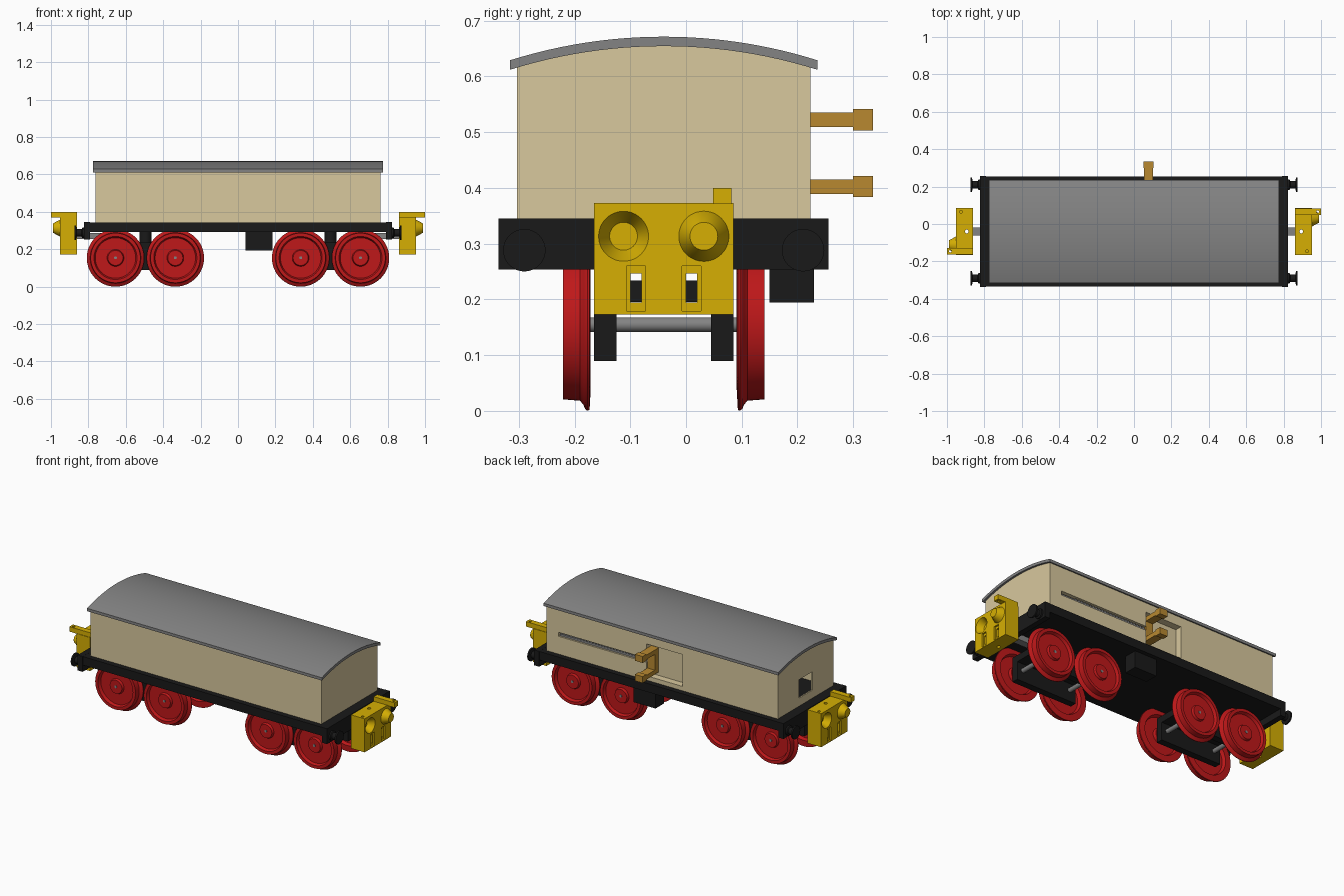
import bpy, bmesh, math
from mathutils import Matrix, Vector

cube = bpy.data.objects.get("Cube")
if cube:
    bpy.data.objects.remove(cube, do_unlink=True)

PARTS = []


def material(name, rgb):
    m = bpy.data.materials.new(name)
    m.use_nodes = True
    m.diffuse_color = (*rgb, 1)
    m.node_tree.nodes["Principled BSDF"].inputs["Base Color"].default_value = (*rgb, 1)
    return m


BEIGE = material("beige", (.69, .58, .34))
GREY = material("grey", (.23, .23, .23))
BLACK = material("black", (.01, .01, .01))
RED = material("red", (.52, .009, .01))
YELLOW = material("yellow", (.67, .43, .001))
BROWN = material("brown", (.48, .25, .03))


def finish(name, bm, mat, smooth=False):
    bmesh.ops.recalc_face_normals(bm, faces=bm.faces)
    me = bpy.data.meshes.new(name)
    bm.to_mesh(me)
    bm.free()
    me.materials.append(mat)
    ob = bpy.data.objects.new(name, me)
    bpy.context.collection.objects.link(ob)
    PARTS.append(ob)
    if smooth:
        shade(ob)
    return ob


def shade(ob):
    bpy.ops.object.select_all(action='DESELECT')
    ob.select_set(True)
    bpy.context.view_layer.objects.active = ob
    bpy.ops.object.shade_smooth_by_angle(angle=math.radians(30))


def box(name, x, y, z, mat):
    bm = bmesh.new()
    bmesh.ops.create_cube(bm, size=1)
    for v in bm.verts:
        v.co = Vector([(r[0] + r[1]) / 2 + c * (r[1] - r[0]) for r, c in zip((x, y, z), v.co)])
    return finish(name, bm, mat)


def lathe(name, profile, centre, axis, mat, steps=48):
    """Spin (radius, distance) points about an axis through centre."""
    bm = bmesh.new()
    vs = [bm.verts.new((r, 0, d)) for r, d in profile]
    edges = [bm.edges.new(p) for p in zip(vs, vs[1:])]
    bmesh.ops.spin(bm, geom=vs + edges, axis=(0, 0, 1), cent=(0, 0, 0),
                   angle=math.tau, steps=steps)
    bmesh.ops.remove_doubles(bm, verts=bm.verts, dist=1e-5)
    turn = Vector((0, 0, 1)).rotation_difference(Vector(axis)).to_matrix().to_4x4()
    bm.transform(Matrix.Translation(centre) @ turn)
    return finish(name, bm, mat, True)


def rod(name, r, length, centre, axis, mat, steps=32):
    return lathe(name, [(0, 0), (r, 0), (r, length), (0, length)], centre, axis, mat, steps)


def prism(name, outline, half, mat, smooth=False):
    """Extrude a (y, z) outline along x."""
    bm = bmesh.new()
    face = bm.faces.new([bm.verts.new((-half, y, z)) for y, z in outline])
    out = bmesh.ops.extrude_face_region(bm, geom=[face])
    moved = [g for g in out["geom"] if isinstance(g, bmesh.types.BMVert)]
    bmesh.ops.translate(bm, verts=moved, vec=(2 * half, 0, 0))
    return finish(name, bm, mat, smooth)


def cut(target, *cutters):
    for c in cutters:
        mod = target.modifiers.new("cut", 'BOOLEAN')
        mod.object, mod.operation, mod.solver = c, 'DIFFERENCE', 'EXACT'
    graph = bpy.context.evaluated_depsgraph_get()
    me = bpy.data.meshes.new_from_object(target.evaluated_get(graph))
    target.modifiers.clear()
    target.data = me
    for c in cutters:
        PARTS.remove(c)
        bpy.data.objects.remove(c, do_unlink=True)


def arc(width, top, n=24):
    """Points of the roof curve from +y to -y."""
    R = .92
    ys = [width * (1 - 2 * i / n) for i in range(n + 1)]
    return [(y, top - R + math.sqrt(R * R - y * y)) for y in ys]


# Body shell with door recess, slot and end window
W = .2635
body = prism("body", [(-W, .343), (W, .343)] + arc(W, .655), .763, BEIGE)
cut(body,
    box("hollow", (-.755, .74), (-.24, .213), (.3, .6), BEIGE),
    box("door_cut", (-.134, .105), (.222, .3), (.37, .56), BEIGE),
    box("slot_cut", (.09, .685), (.23, .3), (.45, .474), BEIGE),
    box("window_cut", (-.8, -.7), (-.062, .062), (.392, .502), BEIGE))

# Curved roof
prism("roof", arc(.276, .671) + arc(.276, .654)[::-1], .775, GREY, True)

# Toothed rack in the slot
box("slot_rail", (.1, .68), (.228, .255), (.451, .463), GREY)
for i in range(24):
    x = .11 + i * .02
    box("rack_tooth", (x, x + .01), (.228, .255), (.462, .47), GREY)

# Door latch
box("latch_plate", (.053, .102), (.221, .258), (.39, .535), BROWN)
for z in (.402, .522):
    box("latch_arm", (.053, .102), (.255, .345), (z - .013, z + .013), BROWN)
    box("latch_tip", (.052, .103), (.34, .375), (z - .019, z + .019), BROWN)

# Underframe
box("underframe", (-.8, .8), (-.295, .295), (.293, .344), BLACK)
box("equipment_box", (.04, .185), (.19, .27), (.194, .3), BLACK)
for s in (-1, 1):
    box("buffer_beam", sorted((s * .79, s * .823)), (-.296, .296), (.253, .3445), BLACK)
    for y in (-.25, .25):
        lathe("buffer", [(0, 0), (.028, 0), (.028, .012), (.02, .016), (.02, .043),
                         (.038, .046), (.038, .055), (0, .055)],
              (s * .82, y, .288), (s, 0, 0), BLACK)

# Bogies
wheel_profile = [(0, .177), (.04, .177), (.045, .164), (.108, .164), (.115, .181), (.133, .181),
                 (.1355, .15), (.143, .144), (.15, .141), (.1535, .137), (.152, .133),
                 (.116, .131), (.108, .15), (.045, .15), (.04, .133), (0, .133)]
axle_profile = [(0, -.179), (.008, -.179), (.008, -.17), (.013, -.17),
                (.013, .17), (.008, .17), (.008, .179), (0, .179)]
for s in (-1, 1):
    c = s * .495
    for y in (-.105, .105):
        box("bogie_side", (c - .2, c + .2), (y - .02, y + .02), (.089, .235), BLACK)
    box("bogie_top", (c - .2, c + .2), (-.1, .1), (.195, .234), BLACK)
    rod("bogie_pivot", .032, .08, (c, 0, .22), (0, 0, 1), BLACK)
    box("drawbar", sorted((s * .66, s * .875)), (-.022, .022), (.254, .288), GREY)
    box("drawbar_post", (s * .67 - .015, s * .67 + .015), (-.02, .02), (.22, .26), BLACK)
    for dx in (-.16, .16):
        lathe("axle", axle_profile, (c + dx, 0, .1545), (0, 1, 0), GREY, 24)
        for side in (-1, 1):
            lathe("wheel", wheel_profile, (c + dx, 0, .1535), (0, side, 0), RED, 64)

# Couplers: one built, one turned half round
block = box("coupler", (.862, .952), (-.125, .125), (.173, .373), YELLOW)
cutters = [
    lathe("socket_cut", [(0, -.01), (.05, -.01), (.025, .038), (0, .038)],
          (.952, -.072, .313), (-1, 0, 0), YELLOW),
    rod("pin_cut", .01, .4, (.894, 0, .1), (0, 0, 1), YELLOW),
    rod("screw_cut", .008, .05, (.925, -.105, .36), (0, 0, 1), YELLOW)]
for y in (-.05, .05):
    cutters.append(box("groove_cut", (.942, 1), (y - .017, y + .017), (.179, .26), YELLOW))
    cutters.append(box("hole_cut", (.8, 1), (y - .01, y + .01), (.194, .246), YELLOW))
cut(block, *cutters)
cone = lathe("coupler_cone", [(0, -.005), (.046, -.005), (.045, 0), (.025, .037), (0, .037)],
             (.952, .072, .313), (1, 0, 0), YELLOW)
horn = box("coupler_horn", (.862, 1), (.088, .122), (.371, .4), YELLOW)
cut(horn, rod("horn_cut", .007, .1, (.982, .106, .33), (0, 0, 1), YELLOW))
for ob in (block, cone, horn):
    twin = ob.copy()
    twin.data = ob.data.copy()
    twin.data.transform(Matrix.Rotation(math.pi, 4, 'Z'))
    bpy.context.collection.objects.link(twin)
    PARTS.append(twin)

# Shift the centre line so the latch and frame balance about y = 0
for ob in PARTS:
    ob.location.y -= .04
